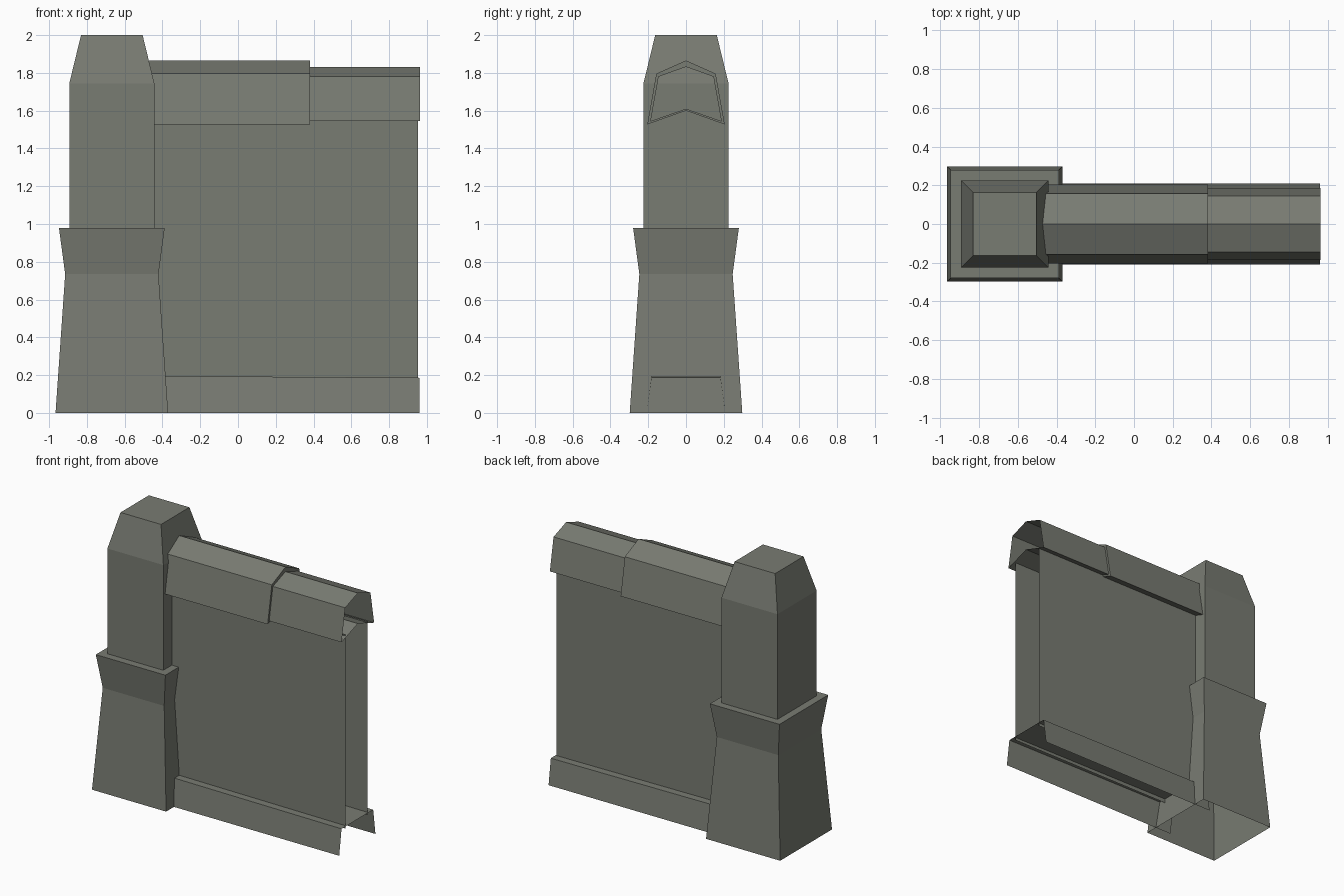
import bpy

if "Cube" in bpy.data.objects:
    bpy.data.objects.remove(bpy.data.objects["Cube"])

stone = bpy.data.materials.new("grey_green_stone")
stone.diffuse_color = (0.19, 0.20, 0.17, 1)
stone.use_nodes = True
stone.node_tree.nodes["Principled BSDF"].inputs["Base Color"].default_value = stone.diffuse_color


def loft(name, sections, closed=True, cap_end=False):
    """Skin a list of equal-length point rings."""
    n = len(sections[0])
    verts = [p for s in sections for p in s]
    faces = []
    for k in range(len(sections) - 1):
        for i in range(n if closed else n - 1):
            j = (i + 1) % n
            a, b = k * n, (k + 1) * n
            faces.append((a + i, a + j, b + j, b + i))
    if cap_end:
        faces.append(tuple(range(len(verts) - n, len(verts))))
    me = bpy.data.meshes.new(name)
    me.from_pydata(verts, [], faces)
    me.materials.append(stone)
    ob = bpy.data.objects.new(name, me)
    bpy.context.collection.objects.link(ob)
    return ob


# Pillar: square rings (half width, height), open underneath
PX = -0.668
rings = [(0.298, 0), (0.247, 0.735), (0.28, 0.98), (0.225, 0.98),
         (0.225, 1.745), (0.163, 2.0)]
loft("pillar", [[(PX - h, -h, z), (PX + h, -h, z), (PX + h, h, z), (PX - h, h, z)]
                for h, z in rings], cap_end=True)


# Wall: two parallel sheets, open at the end
for name, y in (("wall_front", -0.127), ("wall_back", 0.127)):
    strip = [[(x, y, 0.165), (x, y, 1.575)] for x in (-0.5, 0.953)]
    if y < 0:
        strip.reverse()
    loft(name, strip, closed=False)


# Base plinth: sloped skirts and a flat ledge, open below
def plinth(x, z):
    return [(x, 0.208, 0), (x, 0.182, z), (x, -0.182, z), (x, -0.208, 0)]


loft("base_plinth", [plinth(-0.5, 0.196), plinth(0.96, 0.186)], closed=False)


# Coping: five-sided hollow section with a V underside, stepped down along its length
def coping(x, wide, low, shoulder_w, shoulder, top, vee):
    return [(x, wide, low), (x, shoulder_w, shoulder), (x, 0.0, top),
            (x, -shoulder_w, shoulder), (x, -wide, low), (x, 0, vee)]


big = (0.205, 1.527, 0.157, 1.796, 1.866, 1.6)
small = (0.187, 1.545, 0.145, 1.78, 1.832, 1.61)
loft("coping", [coping(-0.55, *big), coping(0.382, *big),
                coping(0.382, *small), coping(0.964, *small)])
